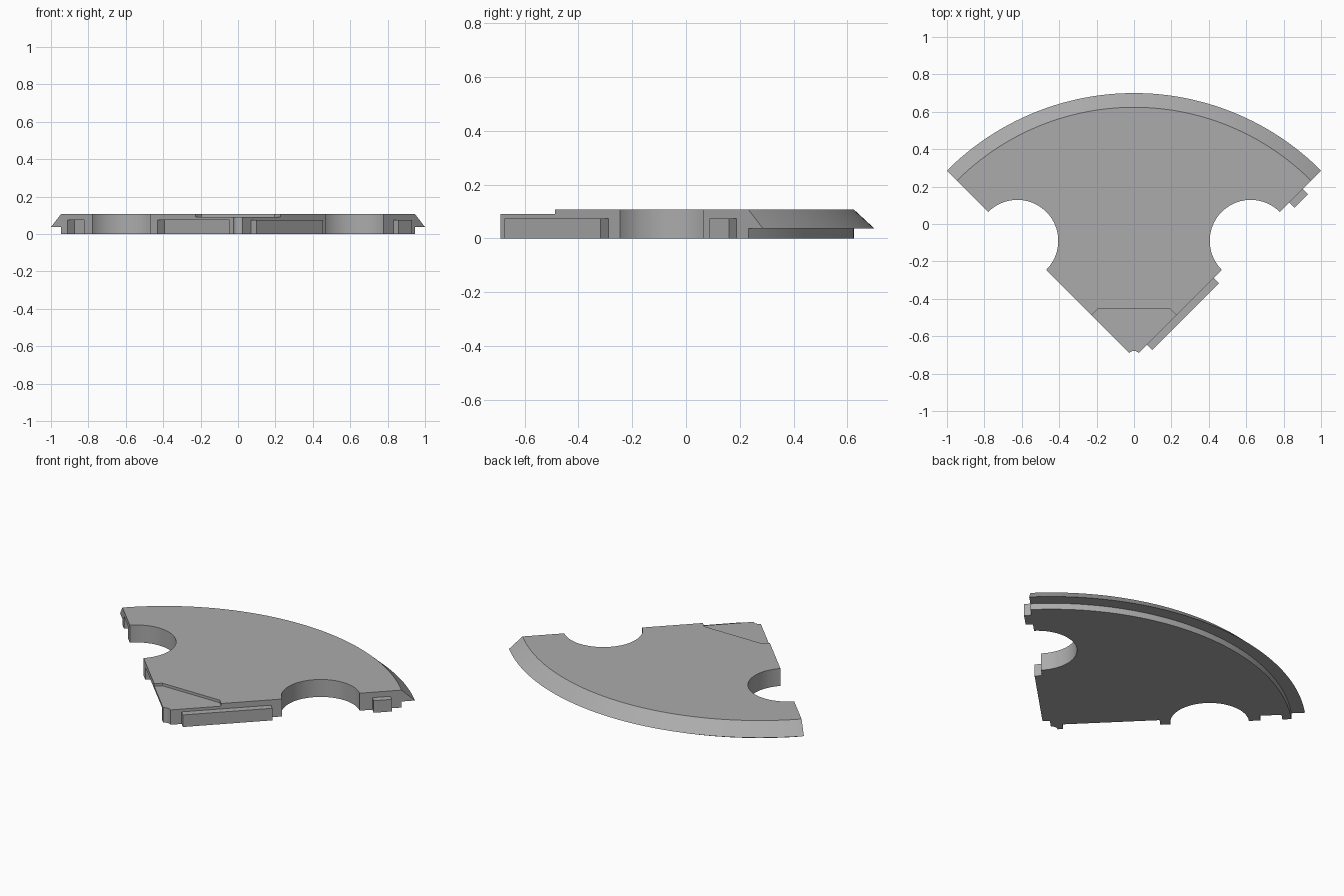
import bpy, bmesh
from math import sin, cos, pi, radians
from mathutils import Vector

if "Cube" in bpy.data.objects:
    bpy.data.objects.remove(bpy.data.objects["Cube"])

APEX = Vector((0, -0.714, 0))   # centre of the sector
TOP, LEDGE, TAB_TOP = 0.107, 0.037, 0.074

grey = bpy.data.materials.new("plain grey")
grey.use_nodes = True
grey.diffuse_color = (0.41, 0.41, 0.41, 1)
grey.node_tree.nodes["Principled BSDF"].inputs["Base Color"].default_value = grey.diffuse_color


def make_object(name, bm):
    bmesh.ops.recalc_face_normals(bm, faces=bm.faces)
    mesh = bpy.data.meshes.new(name)
    bm.to_mesh(mesh)
    bm.free()
    mesh.materials.append(grey)
    obj = bpy.data.objects.new(name, mesh)
    bpy.context.collection.objects.link(obj)
    return obj


def prism(name, points, z0, z1):
    """Extrude a flat outline between two heights."""
    bm = bmesh.new()
    face = bm.faces.new([bm.verts.new((x, y, z0)) for x, y in points])
    up = bmesh.ops.extrude_face_region(bm, geom=[face])["geom"]
    verts = [v for v in up if isinstance(v, bmesh.types.BMVert)]
    bmesh.ops.translate(bm, verts=verts, vec=(0, 0, z1 - z0))
    return make_object(name, bm)


def edge_block(name, side, start, end, inner, outer, z0, z1):
    """Block lying along a straight edge; side is +1 for left, -1 for right."""
    along = Vector((side, 1, 0)).normalized()
    out = Vector((side, -1, 0)).normalized()
    corners = [(start, inner), (end, inner), (end, outer), (start, outer)]
    return prism(name, [(APEX + along * s + out * p).xy for s, p in corners], z0, z1)


def circle(x, y, radius, count=96):
    return [(x + radius * cos(2 * pi * i / count), y + radius * sin(2 * pi * i / count))
            for i in range(count)]


# Quarter-sector plate, swept from its radial section with a sloped, undercut rim
section = [(0.035, 0), (1.338, 0), (1.338, LEDGE), (1.414, LEDGE), (1.338, TOP), (0.035, TOP)]
bm = bmesh.new()
start = [bm.verts.new(APEX + Vector((r * cos(pi / 4), r * sin(pi / 4), z))) for r, z in section]
first = bm.faces.new(start)
bmesh.ops.spin(bm, geom=[first], cent=APEX, axis=(0, 0, 1), angle=radians(90), steps=64)
# Drop the starting face if the sweep left it out, then close the open end
bmesh.ops.remove_doubles(bm, verts=bm.verts, dist=1e-5)
open_edges = [e for e in bm.edges if e.is_boundary]
if open_edges:
    bmesh.ops.holes_fill(bm, edges=open_edges)
plate = make_object("sector_plate", bm)

# Round side cut-outs, side slots and the lowered tip
cutters = [prism("round_cutter", circle(x, -0.09, 0.219), -0.1, 0.3) for x in (-0.624, 0.624)]
for s0, s1 in ((0.066, 0.608), (1.166, 1.288)):
    cutters.append(edge_block("slot_cutter", -1, s0, s1, -0.052, 0.1, -0.1, TAB_TOP + 0.002))
half = [(0.195, -0.455), (0.495, -0.755), (0.495, -1)]
cutters.append(prism("tip_cutter", half + [(-x, y) for x, y in reversed(half)], 0.091, 0.3))

bpy.context.view_layer.objects.active = plate
for cutter in cutters:
    cutter.hide_render = True
    cut = plate.modifiers.new("cut", 'BOOLEAN')
    cut.operation, cut.solver, cut.object = 'DIFFERENCE', 'EXACT', cutter
    bpy.ops.object.modifier_apply(modifier=cut.name)
    bpy.data.objects.remove(cutter)

# Joining tabs on the left edge
edge_block("long_tab", 1, 0.098, 0.602, 0, 0.041, 0, TAB_TOP)
edge_block("short_tab", 1, 1.174, 1.276, 0, 0.041, 0, TAB_TOP)

# Smooth curved walls, sharp corners
bpy.ops.object.select_all(action='DESELECT')
plate.select_set(True)
bpy.ops.object.shade_smooth_by_angle(angle=radians(30))
